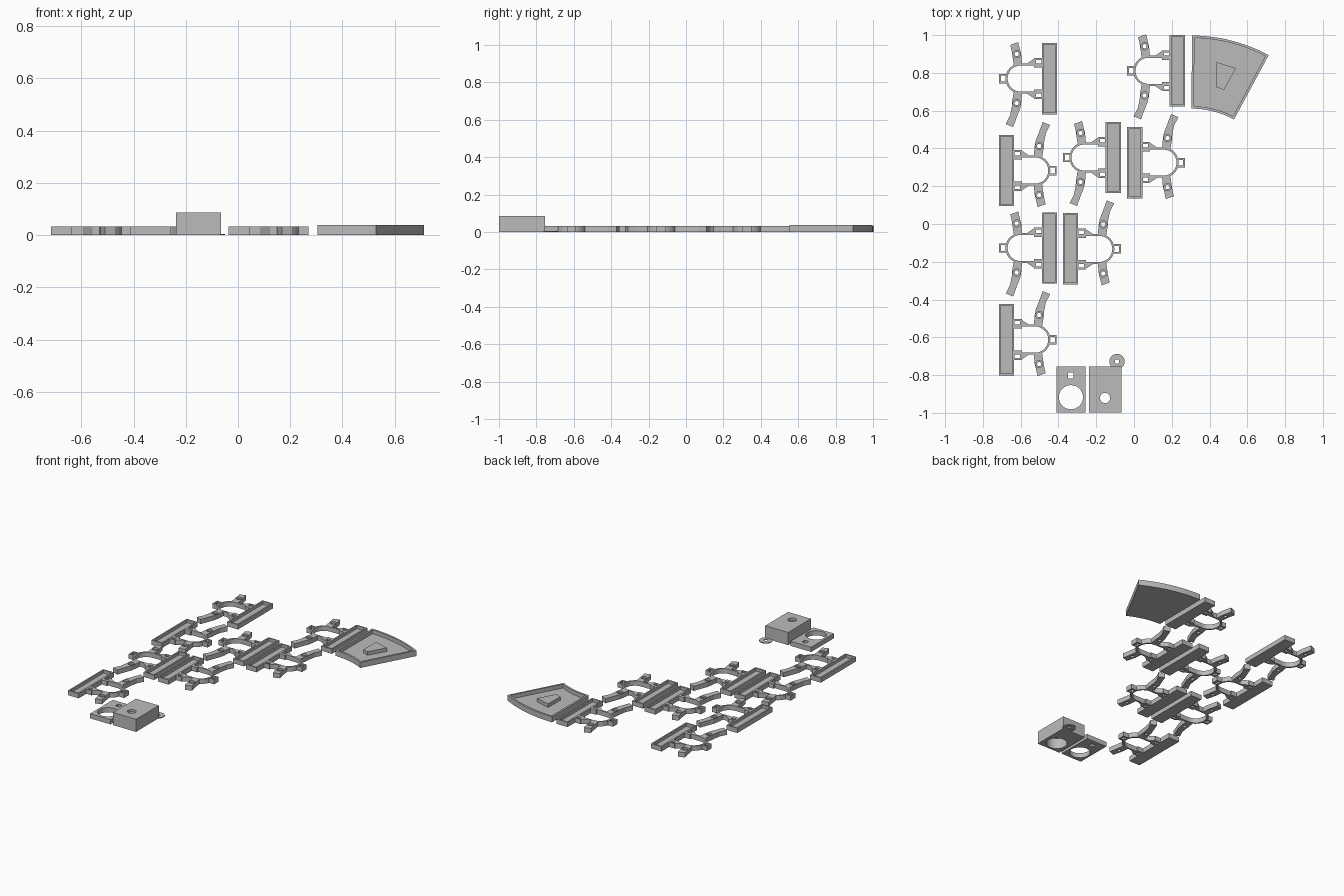
import bpy
import bmesh
from math import cos, sin, pi, radians

if "Cube" in bpy.data.objects:
    bpy.data.objects.remove(bpy.data.objects["Cube"], do_unlink=True)

GREY = (0.5, 0.5, 0.5, 1.0)
grey = bpy.data.materials.new("plain grey")
grey.use_nodes = True
grey.diffuse_color = GREY
grey.node_tree.nodes["Principled BSDF"].inputs["Base Color"].default_value = GREY


def rect(x0, x1, y0, y1):
    return [(x0, y0), (x1, y0), (x1, y1), (x0, y1)]


def arc(cx, cy, r, a0, a1, n=24):
    steps = [a0 + (a1 - a0) * i / n for i in range(n + 1)]
    return [(cx + r * cos(a), cy + r * sin(a)) for a in steps]


def circle(cx, cy, r):
    return arc(cx, cy, r, 0, 2 * pi, 32)[:-1]


def add_slab(bm, loops, z0, z1):
    """Extrude an outline, with any further loops as holes."""
    edges = []
    for loop in loops:
        vs = [bm.verts.new((x, y, z0)) for x, y in loop]
        edges += [bm.edges.new((vs[i - 1], vs[i])) for i in range(len(vs))]
    filled = bmesh.ops.triangle_fill(bm, edges=edges, use_beauty=True)
    faces = [g for g in filled["geom"] if isinstance(g, bmesh.types.BMFace)]
    new = bmesh.ops.extrude_face_region(bm, geom=faces, use_keep_orig=True)["geom"]
    top = [g for g in new if isinstance(g, bmesh.types.BMVert)]
    bmesh.ops.translate(bm, verts=top, vec=(0, 0, z1 - z0))


def solid(name, *slabs):
    bm = bmesh.new()
    for loops, z0, z1 in slabs:
        add_slab(bm, loops, z0, z1)
    bmesh.ops.recalc_face_normals(bm, faces=bm.faces)
    mesh = bpy.data.meshes.new(name)
    bm.to_mesh(mesh)
    bm.free()
    mesh.materials.append(grey)
    return mesh


def place(name, mesh, x=0.0, y=0.0, turn=0.0):
    ob = bpy.data.objects.new(name, mesh)
    ob.location = (x, y, 0)
    ob.rotation_euler.z = turn
    bpy.context.collection.objects.link(ob)


H = 0.032        # height of the frames
FLOOR = 0.012    # floor thickness of the trays

# Long tray bar
bar = rect(0, 0.081, -0.189, 0.189)
bar_mesh = solid("tray_bar", ([bar], 0, FLOOR),
                 ([bar, rect(0.01, 0.071, -0.179, 0.179)], FLOOR, H))

# Thin arch band
AX, AR, WALL = 0.193, 0.069, 0.011
outer = [(0.08, -AR - WALL)] + arc(AX, 0, AR + WALL, -pi / 2, pi / 2) + [(0.08, AR + WALL)]
inner = [(0.08, AR)] + arc(AX, 0, AR, pi / 2, -pi / 2) + [(0.08, -AR)]
arch_mesh = solid("arch_band", ([outer + inner], 0, H))

# Square eyelets with braces beside the bar, and one at the arch tip
eyelets = [([rect(0.262, 0.307, -0.025, 0.025), rect(0.272, 0.297, -0.015, 0.015)], 0, H)]
for s in (-1, 1):
    box = [(x, s * y) for x, y in rect(0.076, 0.122, 0.058, 0.108)]
    hole = [(x, s * y) for x, y in rect(0.084, 0.112, 0.069, 0.098)]
    brace = [(0.12, s * 0.074), (0.12, s * 0.106), (0.165, s * 0.076)]
    eyelets += [([box, hole], 0, H), ([brace], 0, H)]
eyelet_mesh = solid("eyelets", *eyelets)


# Arms with a stepped screw hole
def arm(name, outline, side):
    return solid(name,
                 ([outline, circle(0.214, side * 0.13, 0.011)], 0, 0.02),
                 ([outline, circle(0.214, side * 0.13, 0.019)], 0.02, H))


long_mesh = arm("long_arm", [
    (0.185, 0.071), (0.19, 0.127), (0.196, 0.16), (0.212, 0.2), (0.233, 0.257),
    (0.272, 0.241), (0.249, 0.196), (0.24, 0.15), (0.238, 0.12), (0.23, 0.073)], 1)
short_mesh = arm("short_arm", [
    (0.185, -0.071), (0.19, -0.127), (0.206, -0.193), (0.248, -0.178),
    (0.238, -0.132), (0.23, -0.073)], -1)

# Frames: bar outer edge x, centre y, half turned or not
frames = [(-0.407, 0.77, True), (0.27, 0.811, True), (-0.069, 0.352, True),
          (-0.407, -0.127, True), (-0.716, 0.283, False), (-0.037, 0.325, False),
          (-0.377, -0.132, False), (-0.716, -0.612, False)]
for i, (x, y, turned) in enumerate(frames, 1):
    for mesh in (bar_mesh, arch_mesh, eyelet_mesh, long_mesh, short_mesh):
        place(f"{mesh.name}_{i}", mesh, x, y, pi if turned else 0)


# Fan-shaped tray with a raised wedge
def fan(d):
    r0, r1, a0, a1 = 0.482 + d, 0.869 - d, radians(61.7), radians(89.6)
    return (arc(0.301, 0.129, r1, a0 + d / r1, a1 - d / r1)
            + arc(0.301, 0.129, r0, a1 - d / r0, a0 + d / r0))


place("fan_tray", solid("fan_tray", ([fan(0)], 0, FLOOR), ([fan(0), fan(0.013)], FLOOR, 0.038)))
place("fan_wedge", solid("fan_wedge", (
    [[(0.437, 0.857), (0.54, 0.825), (0.476, 0.71), (0.434, 0.725)]], FLOOR - 0.002, 0.036)))

# Housing with a round pocket underneath
case = rect(-0.238, -0.066, -0.999, -0.755)
place("housing", solid("housing",
                       ([case, circle(-0.153, -0.921, 0.064)], 0, 0.07),
                       ([case, circle(-0.153, -0.921, 0.027)], 0.07, 0.086)))
place("housing_tab", solid("housing_tab", (
    [circle(-0.09, -0.728, 0.041), circle(-0.09, -0.728, 0.012)], 0, 0.005)))

# Cover plate with a round and a square hole
place("cover_plate", solid("cover_plate", (
    [rect(-0.411, -0.257, -0.999, -0.755), circle(-0.334, -0.917, 0.064),
     rect(-0.349, -0.319, -0.817, -0.787)], 0, H)))
